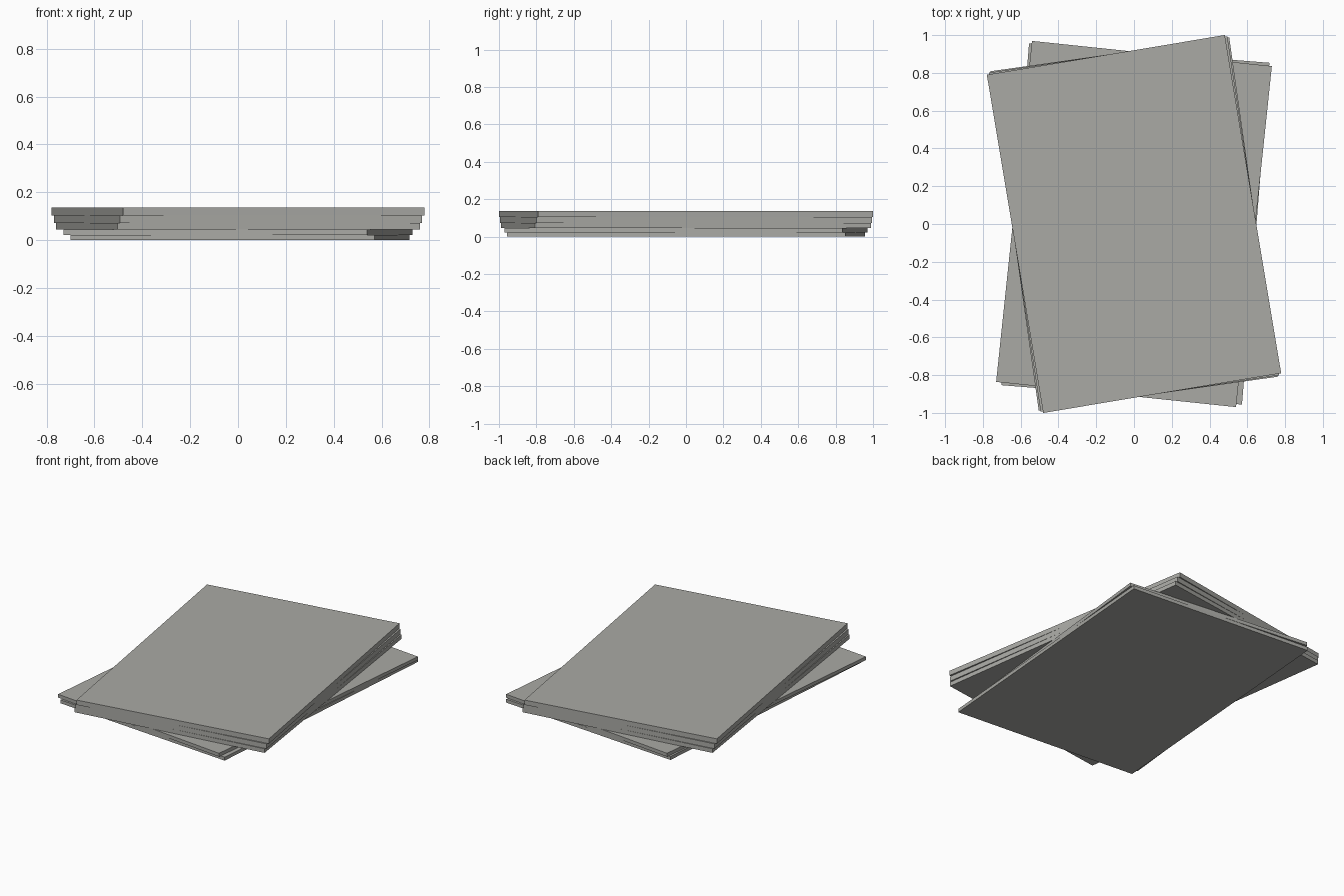
import bpy
import math

if "Cube" in bpy.data.objects:
    bpy.data.objects.remove(bpy.data.objects["Cube"])

# One warm grey for the whole stack
grey = bpy.data.materials.new("warm_grey")
grey.diffuse_color = (0.40, 0.40, 0.375, 1)
grey.use_nodes = True
grey.node_tree.nodes["Principled BSDF"].inputs["Base Color"].default_value = grey.diffuse_color

WIDTH, LENGTH = 1.277, 1.815

# Flat slabs, bottom to top: base z, top z, turn in degrees, x offset
slabs = [
    (0.0, 0.0225, -4.6, 0.008),
    (0.0225, 0.045, -6.0, 0.0),
    (0.045, 0.072, 8.1, 0.0),
    (0.072, 0.104, 8.7, 0.0),
    (0.104, 0.136, 9.47, 0.0),
]


def add_slab(name, low, high, turn, x):
    bpy.ops.mesh.primitive_cube_add(size=1, location=(x, 0, (low + high) / 2),
                                    rotation=(0, 0, math.radians(turn)))
    slab = bpy.context.object
    slab.name = name
    slab.scale = (WIDTH, LENGTH, high - low)
    slab.data.materials.append(grey)


for i, (low, high, turn, x) in enumerate(slabs, 1):
    add_slab(f"stacked_slab_{i}", low, high, turn, x)
